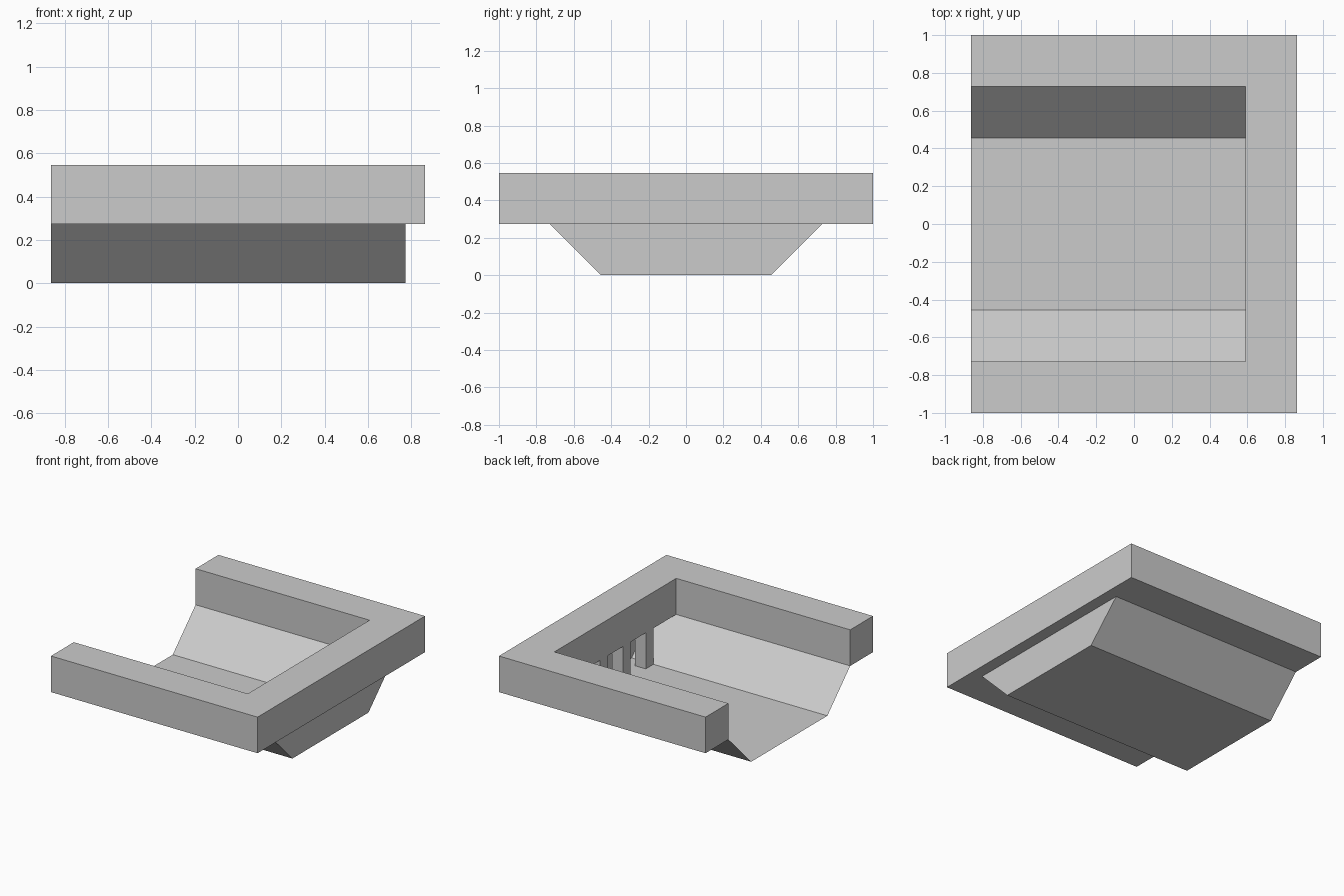
import bpy
import bmesh

if "Cube" in bpy.data.objects:
    bpy.data.objects.remove(bpy.data.objects["Cube"], do_unlink=True)

U = 1 / 11                      # module: the model is 19 x 22 x 6 modules
HALF_X, HALF_Y = 9.5, 11        # outer frame
INNER_X, INNER_Y = 6.5, 8       # opening in the frame
FLOOR_Y, END_X = 5, 8.5         # basin floor half width, closed end
RIM, TOP = 3, 6                 # heights of frame underside and top

grey = bpy.data.materials.new("light_grey")
grey.use_nodes = True
colour = (0.6, 0.6, 0.6, 1)
grey.diffuse_color = colour
grey.node_tree.nodes["Principled BSDF"].inputs["Base Color"].default_value = colour


def finish(name, bm):
    """Scale modules to units and link the mesh as an object."""
    bmesh.ops.scale(bm, vec=(U, U, U), verts=bm.verts)
    mesh = bpy.data.meshes.new(name)
    bm.to_mesh(mesh)
    bm.free()
    mesh.materials.append(grey)
    obj = bpy.data.objects.new(name, mesh)
    bpy.context.collection.objects.link(obj)
    return obj


def extrude_outline(bm, points, offset):
    """Extrude a closed planar outline into a solid."""
    face = bm.faces.new([bm.verts.new(p) for p in points])
    result = bmesh.ops.extrude_face_region(bm, geom=[face], use_keep_orig=True)
    moved = [v for v in result["geom"] if isinstance(v, bmesh.types.BMVert)]
    bmesh.ops.translate(bm, vec=offset, verts=moved)
    bmesh.ops.recalc_face_normals(bm, faces=bm.faces)


# U-shaped rim, open towards -x
bm = bmesh.new()
half = [(-HALF_X, INNER_Y), (-HALF_X, HALF_Y), (HALF_X, HALF_Y)]
inner = (INNER_X, INNER_Y)
outline = [inner] + half + [(x, -y) for x, y in reversed(half)] + [(inner[0], -inner[1])]
# close the U along both inner arms
extrude_outline(bm, [(x, y, RIM) for x, y in outline], (0, 0, TOP - RIM))
finish("rim_frame", bm)

# Thin sloped basin with a closed far end
bm = bmesh.new()
section = [(-INNER_Y, RIM), (-FLOOR_Y, 0), (FLOOR_Y, 0), (INNER_Y, RIM)]
near = [bm.verts.new((-HALF_X, y, z)) for y, z in section]
far = [bm.verts.new((END_X, y, z)) for y, z in section]
for i in range(len(section) - 1):
    bm.faces.new((near[i], near[i + 1], far[i + 1], far[i]))
bm.faces.new(far)
finish("basin", bm)

# Row of square pillars under the closed side of the rim
for number, y in enumerate((-4.5, -1.5, 1.5, 4.5), 1):
    bm = bmesh.new()
    corners = [(INNER_X, y - 0.5, 0), (INNER_X + 1, y - 0.5, 0),
               (INNER_X + 1, y + 0.5, 0), (INNER_X, y + 0.5, 0)]
    extrude_outline(bm, corners, (0, 0, RIM))
    # Keep only the four sides; the basin and rim close the ends
    ends = [f for f in bm.faces if abs(f.normal.z) > 0.9]
    bmesh.ops.delete(bm, geom=ends, context="FACES")
    finish(f"pillar_{number}", bm)
